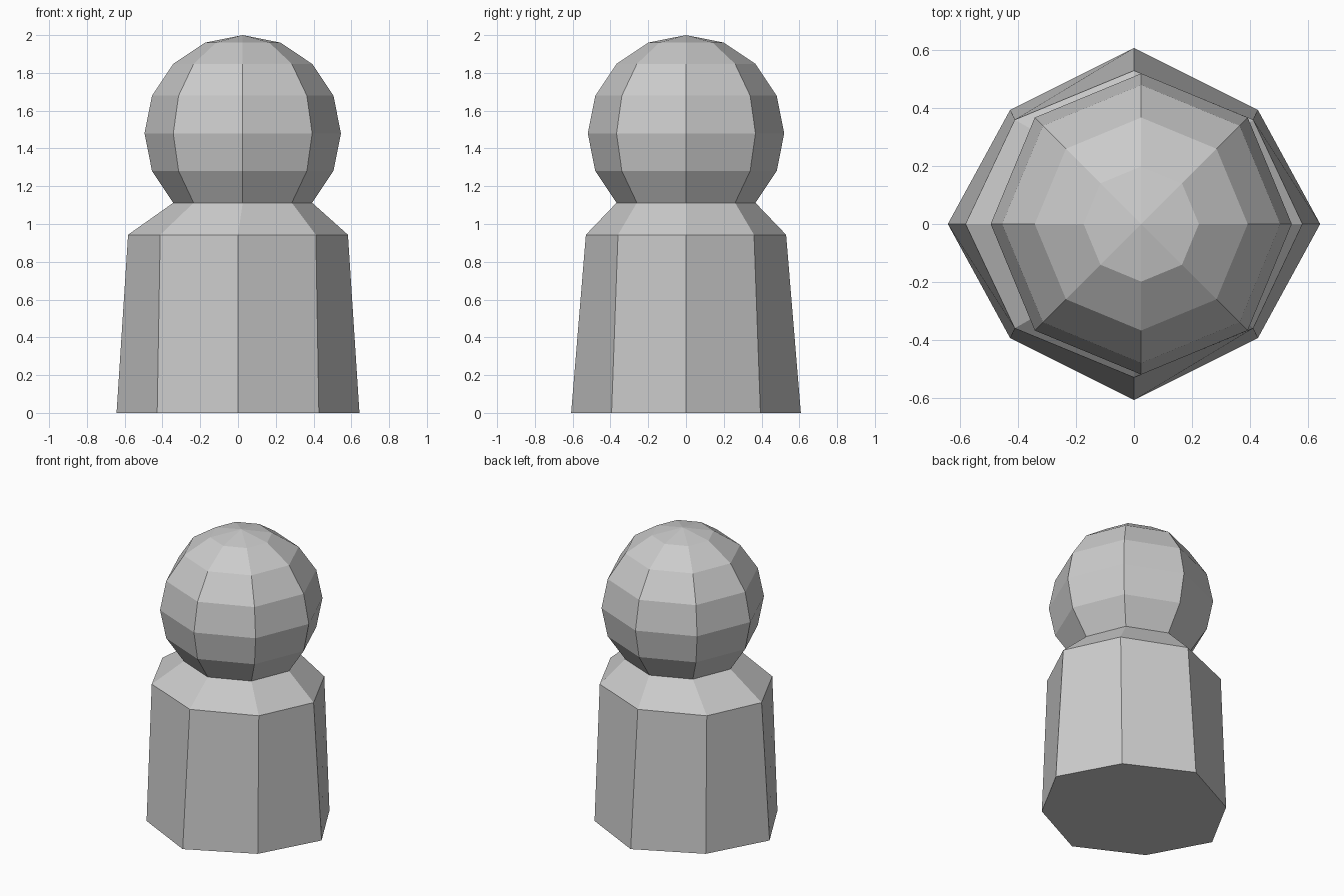
import bpy, bmesh
from math import sin, cos, pi, radians

if "Cube" in bpy.data.objects:
    bpy.data.objects.remove(bpy.data.objects["Cube"])

HEAD_X, HEAD_Z, HEAD_R = 0.025, 1.48, 0.52
NECK_R, NECK_Z = HEAD_R * sin(pi / 4), HEAD_Z - HEAD_R * cos(pi / 4)


def finish(bm, name):
    bmesh.ops.recalc_face_normals(bm, faces=bm.faces)
    mesh = bpy.data.meshes.new(name)
    bm.to_mesh(mesh)
    bm.free()
    obj = bpy.data.objects.new(name, mesh)
    bpy.context.collection.objects.link(obj)
    return obj


def octagon(bm, cx, rx, ry, dx, dy, z):
    # axis corners at rx / ry, diagonal corners at (dx, dy)
    pts = [(rx, 0), (dx, dy), (0, ry), (-dx, dy),
           (-rx, 0), (-dx, -dy), (0, -ry), (dx, -dy)]
    return [bm.verts.new((cx + x, y, z)) for x, y in pts]


# Body: tapered eight-sided block with sloping shoulders up to the neck
bm = bmesh.new()
d = NECK_R * cos(pi / 4)
rings = [
    octagon(bm, 0, 0.643, 0.608, 0.428, 0.394, 0),
    octagon(bm, 0, 0.582, 0.53, 0.412, 0.36, 0.943),
    octagon(bm, HEAD_X, NECK_R, NECK_R, d, d, NECK_Z),
]
bm.faces.new(rings[0])
for low, high in zip(rings, rings[1:]):
    for i in range(8):
        j = (i + 1) % 8
        bm.faces.new((low[i], low[j], high[j], high[i]))
finish(bm, "body")

# Head: eight-sided ball, open where it meets the neck
bm = bmesh.new()
bmesh.ops.create_uvsphere(bm, u_segments=8, v_segments=8, radius=HEAD_R)
cut = NECK_Z - HEAD_Z - 0.01
bmesh.ops.delete(bm, geom=[v for v in bm.verts if v.co.z < cut], context='VERTS')
bmesh.ops.translate(bm, verts=bm.verts, vec=(HEAD_X, 0, HEAD_Z))
finish(bm, "head")
